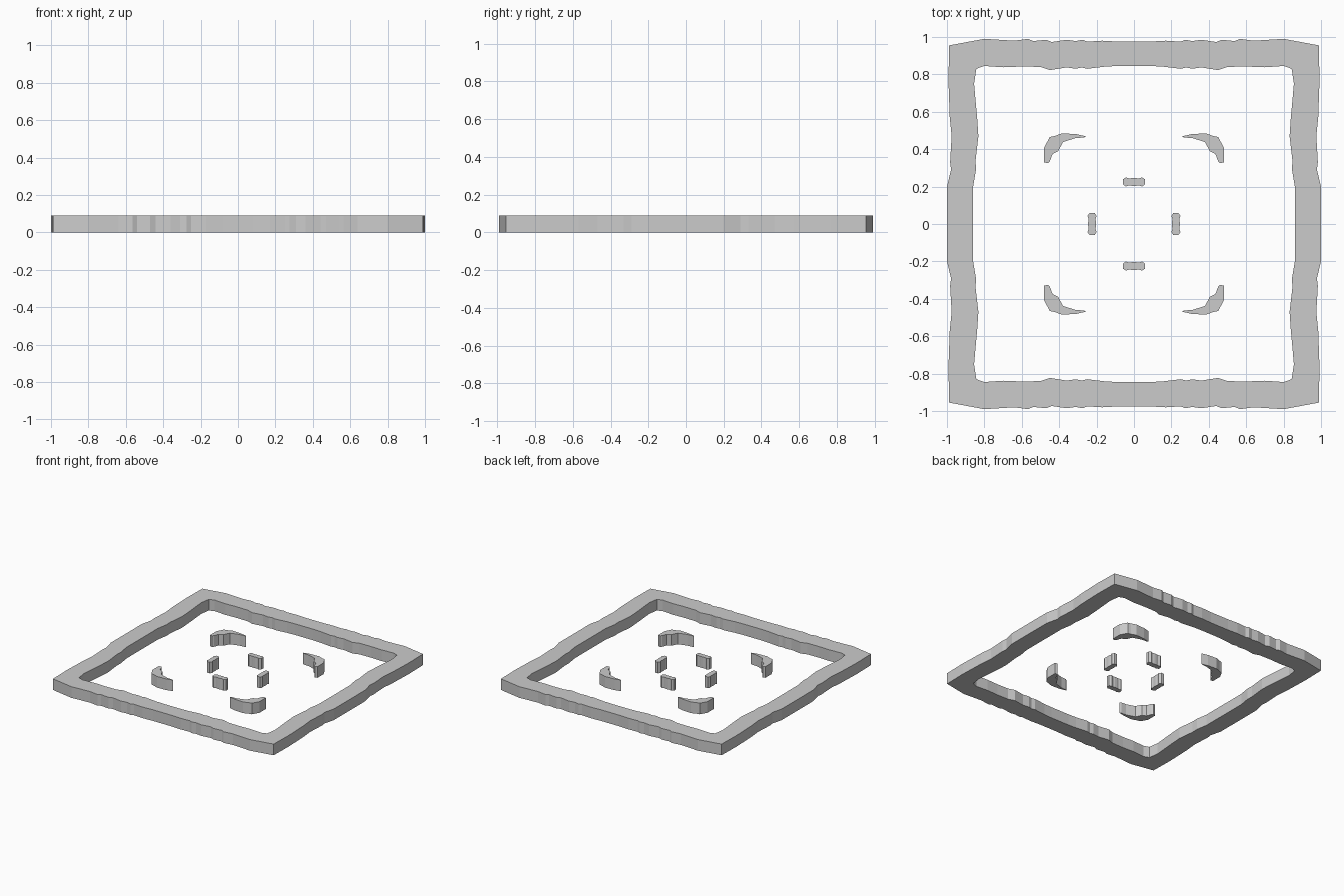
import bpy, bmesh

if "Cube" in bpy.data.objects:
    bpy.data.objects.remove(bpy.data.objects["Cube"])

HEIGHT = 0.09


def slab(name, loops):
    """Extrude a flat outline (first loop outer, further loops holes)."""
    curve = bpy.data.curves.new(name + "_outline", 'CURVE')
    curve.dimensions = '2D'
    curve.fill_mode = 'BOTH'
    curve.extrude = HEIGHT / 2
    for pts in loops:
        sp = curve.splines.new('POLY')
        sp.points.add(len(pts) - 1)
        for p, (x, y) in zip(sp.points, pts):
            p.co = (x, y, 0, 1)
        sp.use_cyclic_u = True
    tmp = bpy.data.objects.new(name + "_tmp", curve)
    bpy.context.collection.objects.link(tmp)
    deps = bpy.context.evaluated_depsgraph_get()
    mesh = bpy.data.meshes.new_from_object(tmp.evaluated_get(deps))
    bpy.data.objects.remove(tmp)
    bm = bmesh.new()
    bm.from_mesh(mesh)
    bmesh.ops.remove_doubles(bm, verts=bm.verts, dist=1e-4)
    bmesh.ops.translate(bm, verts=bm.verts, vec=(0, 0, HEIGHT / 2))
    bmesh.ops.recalc_face_normals(bm, faces=bm.faces)
    for f in bm.faces:
        f.smooth = False
    bm.to_mesh(mesh)
    bm.free()
    obj = bpy.data.objects.new(name, mesh)
    bpy.context.collection.objects.link(obj)
    return obj


def four_way(quarter):
    """Mirror an upper-left quarter outline into a full loop."""
    half = quarter + [(-x, y) for x, y in reversed(quarter) if x != 0]
    return half + [(x, -y) for x, y in reversed(half) if y != 0]


# Rough square frame: left middle, round the corner, to top middle
outer = [(-1.0, 0.2), (-0.978, 0.29), (-0.983, 0.33), (-0.975, 0.47), (-0.985, 0.57),
         (-0.992, 0.77), (-0.988, 0.955), (-0.8, 0.99), (-0.72, 0.985), (-0.64, 0.98),
         (-0.565, 0.99), (-0.54, 0.978), (-0.47, 0.985), (-0.44, 0.973), (-0.36, 0.985),
         (-0.31, 0.978), (-0.275, 0.985), (-0.25, 0.975), (-0.17, 0.98), (-0.08, 0.975)]
inner = [(-0.86, 0.2), (-0.845, 0.29), (-0.847, 0.34), (-0.832, 0.47), (-0.838, 0.56),
         (-0.855, 0.75), (-0.843, 0.83), (-0.8, 0.845), (-0.7, 0.838), (-0.6, 0.842),
         (-0.5, 0.84), (-0.45, 0.823), (-0.36, 0.837), (-0.31, 0.83), (-0.28, 0.837),
         (-0.25, 0.83), (-0.15, 0.842), (-0.08, 0.845)]
slab("outer_frame", [four_way(outer), four_way(inner)])

# Corner brackets, mirrored to the four corners
bracket = [(-0.48, 0.33), (-0.48, 0.41), (-0.45, 0.465), (-0.425, 0.47), (-0.385, 0.485),
           (-0.305, 0.48), (-0.255, 0.468), (-0.268, 0.462), (-0.31, 0.46), (-0.38, 0.438),
           (-0.405, 0.39), (-0.435, 0.375), (-0.45, 0.335), (-0.46, 0.325)]
for sx, sn in ((1, "left"), (-1, "right")):
    for sy, yn in ((1, "back"), (-1, "front")):
        slab(f"bracket_{yn}_{sn}", [[(x * sx, y * sy) for x, y in bracket]])

# Small waisted bars around the middle
bar = four_way([(-0.06, 0.013), (-0.043, 0.024), (-0.025, 0.018), (-0.01, 0.021)])
for sgn, yn, xn in ((1, "back", "right"), (-1, "front", "left")):
    slab(f"bar_{yn}", [[(x, y + sgn * 0.225) for x, y in bar]])
    slab(f"bar_{xn}", [[(y + sgn * 0.224, x) for x, y in bar]])
